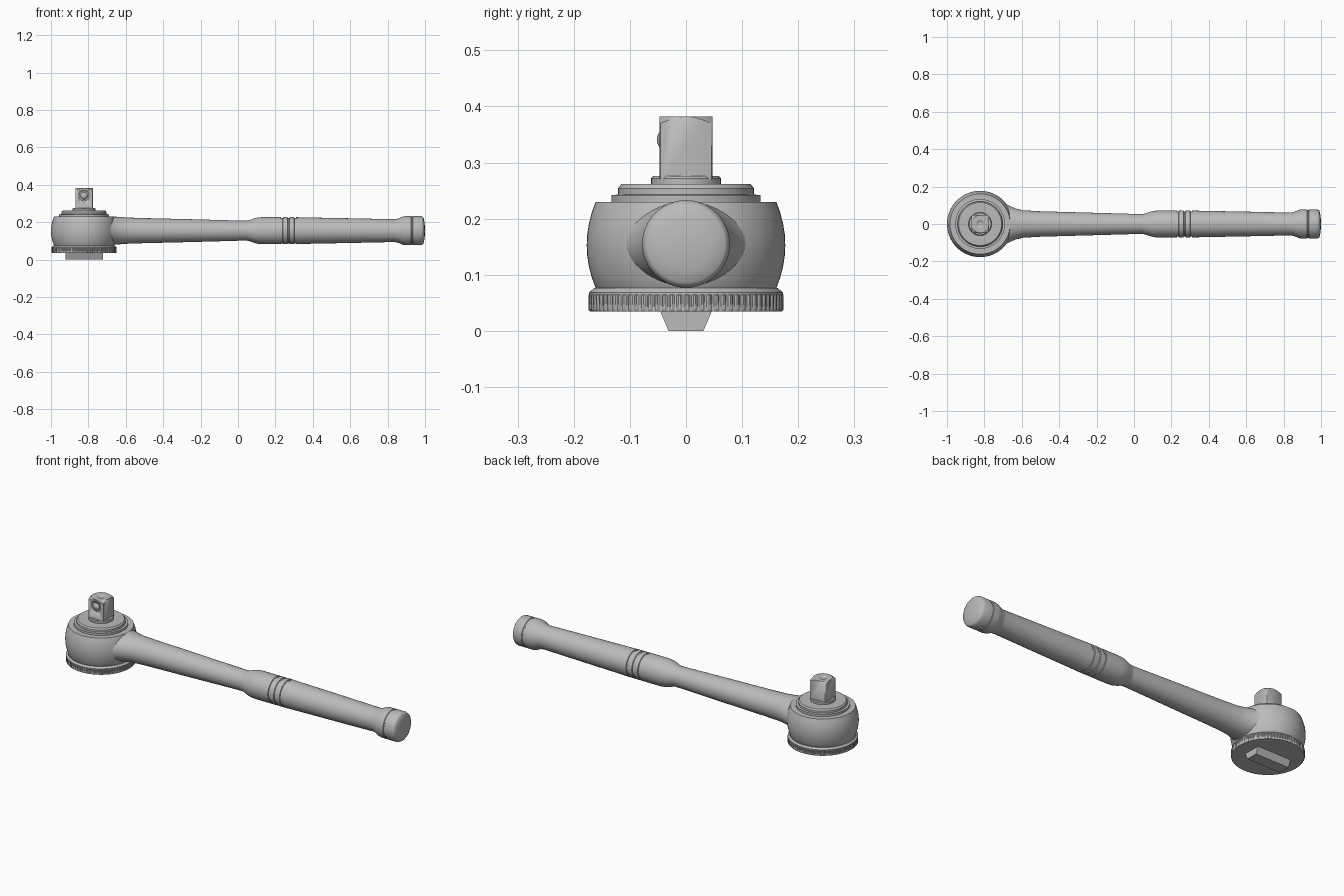
import bpy, bmesh, math

if "Cube" in bpy.data.objects:
    bpy.data.objects.remove(bpy.data.objects["Cube"])

HEAD_X = -0.823   # centre of the ratchet head
AXIS_Z = 0.155    # height of the handle axis

steel = bpy.data.materials.new("steel grey")
steel.diffuse_color = (0.5, 0.5, 0.5, 1)
steel.use_nodes = True
steel.node_tree.nodes["Principled BSDF"].inputs["Base Color"].default_value = steel.diffuse_color


def finish(name, bm, angle=30):
    bmesh.ops.recalc_face_normals(bm, faces=bm.faces)
    me = bpy.data.meshes.new(name)
    bm.to_mesh(me)
    bm.free()
    me.materials.append(steel)
    me.polygons.foreach_set("use_smooth", [True] * len(me.polygons))
    me.set_sharp_from_angle(angle=math.radians(angle))
    ob = bpy.data.objects.new(name, me)
    bpy.context.collection.objects.link(ob)
    return ob


def loft(name, rings, place, n=48, angle=30):
    """Skin closed rings; place(ring, angle, index) gives each point."""
    bm = bmesh.new()
    rows = [[bm.verts.new(place(r, 2 * math.pi * i / n, i)) for i in range(n)]
            for r in rings]
    for a, b in zip(rows, rows[1:]):
        for i in range(n):
            j = (i + 1) % n
            bm.faces.new((a[i], a[j], b[j], b[i]))
    bm.faces.new(rows[0])
    bm.faces.new(rows[-1])
    return finish(name, bm, angle)


def upright(r, t, i):      # ring = (z, radius), about the head centre
    return (HEAD_X + r[1] * math.cos(t), r[1] * math.sin(t), r[0])


def along(r, t, i):        # ring = (x, half width, half height)
    return (r[0], r[1] * math.cos(t), AXIS_Z + r[2] * math.sin(t))


def toothed(r, t, i):      # ring = (z, radius, tooth depth)
    return upright((r[0], r[1] - (r[2] if i % 4 > 1 else 0)), t, i)


# ratchet head, barrel shaped
body = [(0.07, 0.157)]
for k in range(9):
    u = k / 4 - 1
    body.append((0.153 + 0.077 * u, 0.177 - 0.016 * u * u))
loft("ratchet_head", body, upright, 64)

# stepped collars under the drive
loft("head_collar", [(0.225, 0.133), (0.242, 0.133), (0.243, 0.121),
                     (0.254, 0.121), (0.262, 0.115), (0.262, 0.062),
                     (0.272, 0.062), (0.276, 0.058)], upright, 64)

# knurled ring and its plain lip
loft("knurled_ring", [(0.035, 0.171, 0), (0.038, 0.174, 0.003),
                      (0.064, 0.174, 0.003), (0.066, 0.171, 0)], toothed, 320)
loft("ring_lip", [(0.064, 0.173), (0.068, 0.173), (0.076, 0.164)], upright, 64)

# tapered reversing lever
bm = bmesh.new()
bmesh.ops.create_cube(bm, size=1)
for v in bm.verts:
    top = v.co.z > 0
    v.co = (HEAD_X + v.co.x * 0.2, v.co.y * (0.094 if top else 0.062),
            0.037 if top else 0)
finish("reversing_lever", bm)

# shank flaring into the head
shank = [(-0.76, 0.155, 0.077), (-0.71, 0.128, 0.077), (-0.685, 0.108, 0.076),
         (-0.66, 0.094, 0.075), (-0.63, 0.082, 0.073), (-0.59, 0.073, 0.070),
         (-0.5, 0.068, 0.067), (-0.25, 0.061, 0.061), (0, 0.054, 0.054),
         (0.08, 0.053, 0.053)]
loft("shank", shank, along)

# grip with three grooves, slow taper and flared end
grip = [(0.045, 0.053), (0.06, 0.056), (0.085, 0.065), (0.105, 0.070),
        (0.13, 0.072)]
for gx in (0.235, 0.27, 0.305):
    grip += [(gx - 0.006, 0.072), (gx - 0.004, 0.068),
             (gx + 0.004, 0.068), (gx + 0.006, 0.072)]
grip += [(0.34, 0.071), (0.6, 0.066), (0.835, 0.061), (0.855, 0.064),
         (0.88, 0.075), (0.895, 0.078), (0.925, 0.078), (0.927, 0.075),
         (0.933, 0.075), (0.935, 0.078), (0.978, 0.078), (0.988, 0.074),
         (0.992, 0.069), (0.997, 0.045), (1.0, 0.015)]
loft("grip", [(x, r, r) for x, r in grip], along)

# square drive, trimmed by a turned cutter that chamfers the corners
bm = bmesh.new()
bmesh.ops.create_cube(bm, size=1)
for v in bm.verts:
    v.co = (HEAD_X + v.co.x * 0.094, v.co.y * 0.094, 0.33 + v.co.z * 0.12)
upright_edges = [e for e in bm.edges
                 if abs(e.verts[0].co.z - e.verts[1].co.z) > 0.05]
bmesh.ops.bevel(bm, geom=upright_edges, offset=0.006, segments=2,
                affect='EDGES', profile=0.5)
drive = finish("square_drive", bm)
chamfer = loft("drive_chamfer_cutter",
               [(0.26, 0.075), (0.363, 0.075), (0.382, 0.047),
                (0.382, 0.02), (0.377, 0.012)], upright)
recess = loft("ball_recess_cutter", [(-0.06, 0.027), (-0.041, 0.027)],
              lambda r, t, i: (HEAD_X + r[1] * math.cos(t), r[0],
                               0.341 + r[1] * math.sin(t)), 32)
for cutter, op in ((chamfer, 'INTERSECT'), (recess, 'DIFFERENCE')):
    mod = drive.modifiers.new(cutter.name, 'BOOLEAN')
    mod.object, mod.operation, mod.solver = cutter, op, 'EXACT'
    cutter.hide_render = True
    cutter.hide_viewport = True

# locking ball
bm = bmesh.new()
bmesh.ops.create_uvsphere(bm, u_segments=24, v_segments=14, radius=0.022)
bmesh.ops.translate(bm, verts=bm.verts, vec=(HEAD_X, -0.03, 0.341))
finish("locking_ball", bm)
